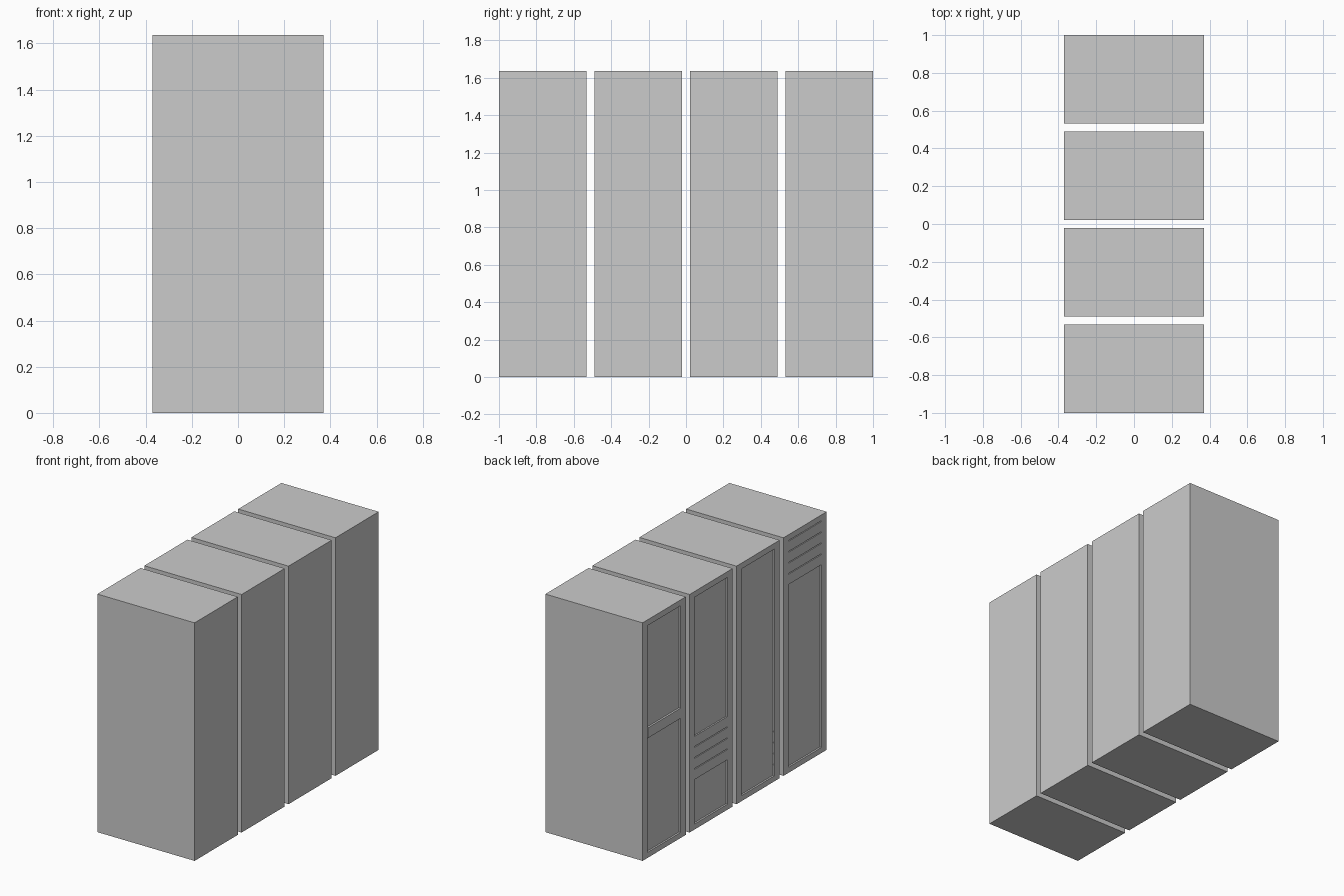
import bpy, bmesh
from mathutils import Vector

if "Cube" in bpy.data.objects:
    bpy.data.objects.remove(bpy.data.objects["Cube"])

HX, W, H = 0.37, 0.469, 1.637          # half depth, cabinet width, height
PITCH = 0.5103                         # spacing of the cabinets along y
RECESS, SIDE, LOW, TOP = 0.012, 0.055, 0.038, 1.597
UNIT, STEP = 0.07, 0.0757              # rack unit height and spacing


def finish(bm, name):
    bmesh.ops.recalc_face_normals(bm, faces=bm.faces[:])
    mesh = bpy.data.meshes.new(name)
    bm.to_mesh(mesh)
    bm.free()
    ob = bpy.data.objects.new(name, mesh)
    bpy.context.collection.objects.link(ob)
    return ob


def box_mesh(lo, hi):
    lo, hi = Vector(lo), Vector(hi)
    bm = bmesh.new()
    bmesh.ops.create_cube(bm, size=1)
    for v in bm.verts:
        v.co = (lo + hi) / 2 + v.co * (hi - lo)
    return bm


def cabinet(name, yc):
    """Closed box with a shallow recessed bay on its -x face."""
    bm = box_mesh((-HX, yc - W / 2, 0), (HX, yc + W / 2, H))
    face = min(bm.faces, key=lambda f: f.calc_center_median().x)
    bmesh.ops.inset_individual(bm, faces=[face], thickness=0.03)
    for v in face.verts:
        v.co.y = yc + (W / 2 - SIDE) * (1 if v.co.y > yc else -1)
        v.co.z = TOP if v.co.z > H / 2 else LOW
    bay = bmesh.ops.extrude_discrete_faces(bm, faces=[face])["faces"][0]
    bmesh.ops.translate(bm, verts=bay.verts, vec=(RECESS, 0, 0))
    return finish(bm, name)


def rack_units(name, yc, top, count, proud):
    """Stack of equipment fronts standing in the bay, downwards from top."""
    half = W / 2 - SIDE
    for i in range(count):
        z = top - i * STEP
        finish(box_mesh((-HX - proud, yc - half, z - UNIT),
                        (-HX + RECESS + 0.01, yc + half, z)), f"{name}_{i + 1}")


centres = [PITCH * (i - 1.5) for i in range(4)]
for i, yc in enumerate(centres):
    cabinet(f"cabinet_{i + 1}", yc)

# equipment fronts, one arrangement per cabinet
rack_units("top_unit", centres[0], 1.592, 4, 0.0005)
rack_units("lower_unit", centres[2], 0.639, 4, -0.002)
rack_units("middle_unit", centres[3], 0.893, 1, 0.001)

# small latches along one side of the plain cabinet's bay
for i in range(4):
    z = 0.344 - i * STEP
    y = centres[1] - W / 2 + SIDE
    finish(box_mesh((-HX + 0.004, y, z - 0.006), (-HX + 0.02, y + 0.006, z)),
           f"latch_{i + 1}")
